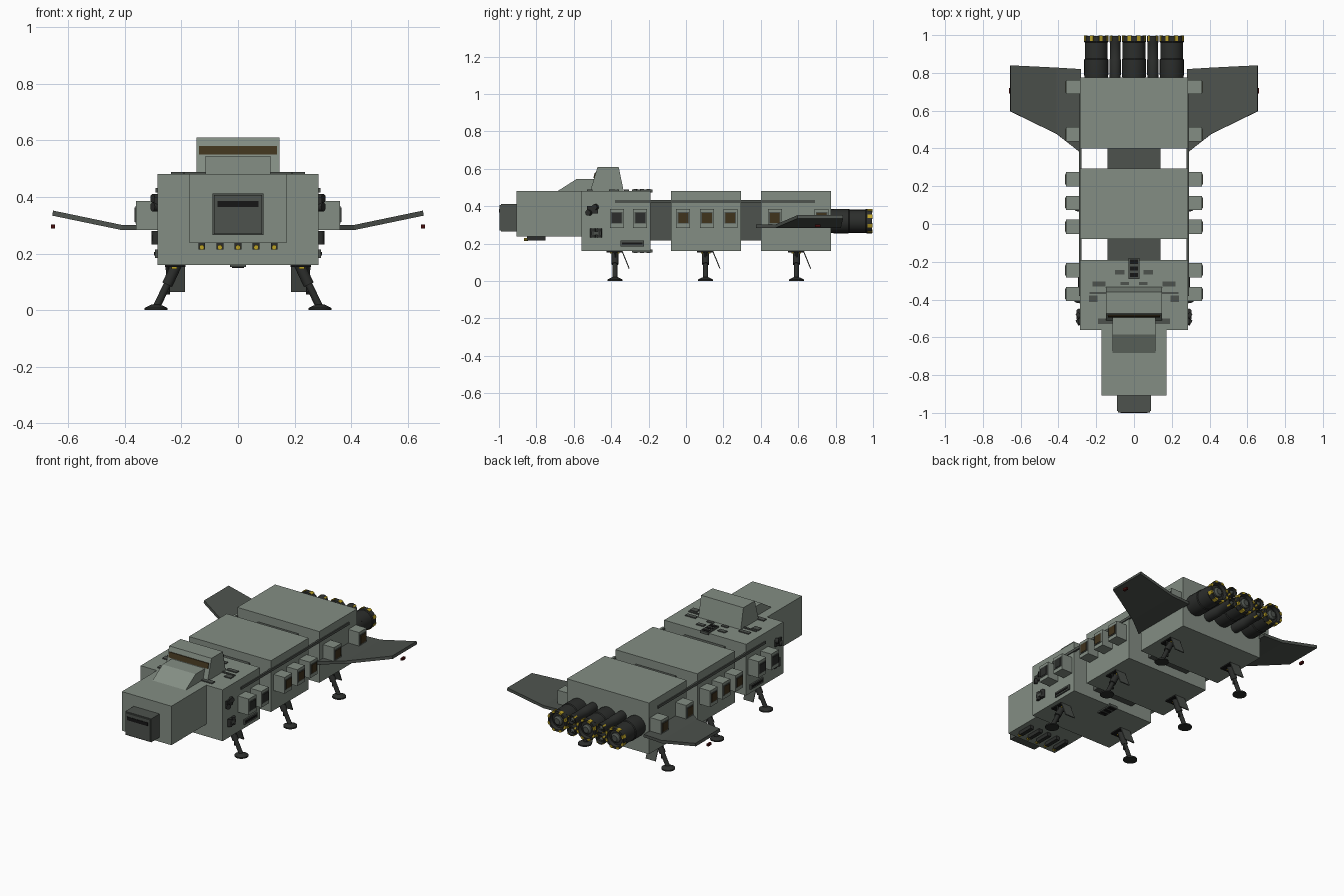
import bpy, bmesh
from math import pi, cos, sin
from mathutils import Vector

if "Cube" in bpy.data.objects:
    bpy.data.objects.remove(bpy.data.objects["Cube"])


def material(name, rgb):
    m = bpy.data.materials.new(name)
    m.diffuse_color = (*rgb, 1)
    m.use_nodes = True
    m.node_tree.nodes["Principled BSDF"].inputs["Base Color"].default_value = m.diffuse_color
    return m


HULL = material("hull_grey_green", (0.23, 0.27, 0.23))
DARK = material("dark_panel", (0.075, 0.085, 0.075))
METAL = material("gunmetal", (0.025, 0.027, 0.025))
BLACK = material("black", (0.008, 0.008, 0.008))
AMBER = material("amber_glass", (0.05, 0.033, 0.012))
YELLOW = material("yellow", (0.5, 0.36, 0.02))
RED = material("red_lamp", (0.06, 0.004, 0.004))


def finish(name, bm, mat, smooth=False):
    bmesh.ops.recalc_face_normals(bm, faces=bm.faces)
    me = bpy.data.meshes.new(name)
    bm.to_mesh(me)
    bm.free()
    ob = bpy.data.objects.new(name, me)
    bpy.context.collection.objects.link(ob)
    me.materials.append(mat)
    if smooth:
        bpy.ops.object.select_all(action='DESELECT')
        ob.select_set(True)
        bpy.context.view_layer.objects.active = ob
        bpy.ops.object.shade_smooth_by_angle(angle=0.6)
    return ob


def box(name, x, y, z, mat):
    """Box from (min, max) ranges."""
    bm = bmesh.new()
    bmesh.ops.create_cube(bm, size=1)
    for v in bm.verts:
        v.co = [r[0] if c < 0 else r[1] for c, r in zip(v.co, (x, y, z))]
    return finish(name, bm, mat)


def cbox(name, c, size, mat):
    return box(name, *[(a - b / 2, a + b / 2) for a, b in zip(c, size)], mat)


def prism(name, yz, half, mat):
    """Side profile extruded across x."""
    bm = bmesh.new()
    f = bm.faces.new([bm.verts.new((-half, y, z)) for y, z in yz])
    ext = bmesh.ops.extrude_face_region(bm, geom=[f])
    for v in ext["geom"]:
        if isinstance(v, bmesh.types.BMVert):
            v.co.x = half
    return finish(name, bm, mat)


def lathe(name, start, axis, profile, mat, n=20):
    """Revolve (distance, radius) points about an axis."""
    bm = bmesh.new()
    q = Vector(axis).to_track_quat('Z', 'Y')
    rings = [[bm.verts.new(Vector(start) + q @ Vector((r * cos(2 * pi * i / n), r * sin(2 * pi * i / n), d)))
              for i in range(n)] for d, r in profile]
    for a, b in zip(rings, rings[1:]):
        for i in range(n):
            bm.faces.new((a[i], a[(i + 1) % n], b[(i + 1) % n], b[i]))
    bm.faces.new(rings[0])
    bm.faces.new(rings[-1])
    return finish(name, bm, mat, True)


def rod(name, a, b, r, mat, n=12):
    d = Vector(b) - Vector(a)
    return lathe(name, a, d, [(0, r), (d.length, r)], mat, n)


# Hull modules, connecting necks, nose
for i, (a, b) in enumerate([(-0.56, -0.19), (-0.08, 0.295), (0.40, 0.775)]):
    box(f"hull_module_{i+1}", (-0.285, 0.285), (a, b), (0.16, 0.482), HULL)
for i, (a, b) in enumerate([(-0.2, -0.07), (0.285, 0.41)]):
    box(f"neck_{i+1}", (-0.14, 0.14), (a, b), (0.215, 0.43), DARK)
box("nose", (-0.172, 0.172), (-0.907, -0.55), (0.237, 0.482), HULL)
box("snout", (-0.09, 0.09), (-0.99, -0.9), (0.265, 0.412), DARK)
box("snout_plate", (-0.085, 0.085), (-0.997, -0.988), (0.27, 0.407), DARK)
box("snout_slot", (-0.072, 0.072), (-1.0, -0.99), (0.365, 0.386), BLACK)

# Guns below the nose
for i in range(5):
    x = (i - 2) * 0.064
    box("nose_gun", (x - 0.012, x + 0.012), (-0.85, -0.75), (0.215, 0.24), METAL)
    rod("nose_gun_tip", (x, -0.865, 0.222), (x, -0.845, 0.222), 0.009, YELLOW, 10)

# Cockpit
prism("cockpit", [(-0.512, 0.48), (-0.473, 0.61), (-0.36, 0.61), (-0.333, 0.48)], 0.147, HULL)
prism("cockpit_hood", [(-0.687, 0.48), (-0.585, 0.545), (-0.48, 0.545), (-0.48, 0.48)], 0.115, HULL)
prism("cockpit_window", [(-0.496, 0.55), (-0.487, 0.58), (-0.475, 0.58), (-0.475, 0.55)], 0.137, AMBER)

# Slotted vents on top and bottom of the front module
for z, s in ((0.482, 1), (0.16, -1)):
    cbox("vent_panel", (0, -0.235, z), (0.056, 0.11, 0.016), DARK)
    for y in (-0.2, -0.235, -0.27):
        cbox("vent_slot", (0, y, z + s * 0.007), (0.042, 0.022, 0.007), BLACK)

for s in (1, -1):
    # Roof plates
    for x, y, w, d in [(0.075, -0.255, 0.05, 0.025), (0.185, -0.318, 0.07, 0.025),
                       (0.05, -0.315, 0.045, 0.018), (0.215, -0.395, 0.045, 0.035),
                       (0.15, -0.515, 0.08, 0.03), (0.19, -0.365, 0.09, 0.012)]:
        cbox("roof_plate", (s * x, y, 0.483), (w, d, 0.01), DARK)

    # Side rail
    cbox("side_rail", (s * 0.285, 0.155, 0.424), (0.012, 1.07, 0.016), DARK)

    # Window pods
    for y in (-0.37, -0.245, -0.015, 0.112, 0.237, 0.475, 0.725):
        cbox("window_pod", (s * 0.32, y, 0.335), (0.08, 0.075, 0.102), HULL)
        cbox("window_frame", (s * 0.361, y, 0.337), (0.004, 0.062, 0.062), DARK)
        cbox("window_pane", (s * 0.363, y, 0.337), (0.004, 0.052, 0.052),
             METAL if y < -0.2 else AMBER)

    # Thruster cluster and lower side fittings
    cbox("thruster_block", (s * 0.288, -0.5, 0.38), (0.016, 0.06, 0.04), METAL)
    for y, z in ((-0.48, 0.395), (-0.515, 0.365)):
        rod("thruster_nozzle", (s * 0.285, y, z), (s * 0.302, y - 0.01, z), 0.016, METAL)
    for y in (-0.497, -0.463):
        rod("side_canister", (s * 0.29, y, 0.232), (s * 0.29, y, 0.28), 0.015, METAL)
    cbox("side_canister_band", (s * 0.292, -0.48, 0.255), (0.024, 0.05, 0.02), DARK)
    cbox("side_vent", (s * 0.286, -0.288, 0.2), (0.016, 0.125, 0.03), DARK)
    cbox("side_vent_slot", (s * 0.293, -0.288, 0.2), (0.006, 0.11, 0.012), BLACK)

    # Cranked wing and tip lamp
    bm = bmesh.new()
    v = [bm.verts.new((s * x, y, z)) for x, y, z in [
        (0.28, 0.375, 0.292), (0.41, 0.477, 0.292), (0.655, 0.597, 0.343),
        (0.655, 0.84, 0.343), (0.41, 0.828, 0.292), (0.28, 0.82, 0.292)]]
    bm.faces.new((v[0], v[1], v[4], v[5]))
    bm.faces.new((v[1], v[2], v[3], v[4]))
    wing = finish("wing", bm, DARK)
    sol = wing.modifiers.new("thickness", 'SOLIDIFY')
    sol.thickness, sol.offset = 0.018, 0
    cbox("wing_lamp", (s * 0.654, 0.705, 0.295), (0.014, 0.03, 0.014), RED)

    # Landing legs with hatch doors
    for y in (-0.38, 0.105, 0.59):
        top, mid, low = (s * 0.215, y, 0.165), (s * 0.25, y, 0.09), (s * 0.288, y, 0.012)
        box("leg_well", sorted((s * 0.185, s * 0.258)), (y - 0.045, y + 0.04), (0.152, 0.162), BLACK)
        rod("leg_upper", top, mid, 0.019, METAL)
        rod("leg_lower", mid, low, 0.013, METAL)
        rod("leg_brace", (s * 0.25, y, 0.16), (s * 0.246, y, 0.055), 0.006, METAL, 8)
        cbox("leg_hinge", (s * 0.225, y, 0.152), (0.02, 0.05, 0.012), YELLOW)
        lathe("foot", (s * 0.29, y, 0), (0, 0, 1), [(0, 0.04), (0.008, 0.04), (0.02, 0.015)], METAL, 16)
        door = prism("hatch_door", [(y + 0.035, 0.16), (y + 0.074, 0.065),
                                    (y + 0.079, 0.067), (y + 0.041, 0.16)], 0.034, DARK)
        door.location.x = s * 0.221


def engine(name, x, z, r, hub, marks):
    lathe(name, (x, 0.77, z), (0, 1, 0),
          [(0, r * 0.95), (0.02, r), (0.1, r), (0.105, r * 0.94), (0.19, r * 0.94), (0.195, r),
           (0.225, r), (0.225, r * 0.8), (0.205, r * 0.72)], METAL, 24)
    lathe(name + "_hub", (x, 0.95, z), (0, 1, 0), [(0, hub), (0.035, hub), (0.045, hub * 0.6)], DARK, 16)
    for i in range(marks):
        a = 2 * pi * (i + 0.5) / marks
        m = cbox(name + "_mark", (0, 0, 0), (r * 0.3, 0.028, r * 0.2), YELLOW)
        m.location = (x + r * 0.93 * sin(a), 0.984, z + r * 0.93 * cos(a))
        m.rotation_euler.y = a


# Engines
for x in (-0.2, 0, 0.2):
    engine("main_engine", x, 0.32, 0.064, 0.03, 8)
for x in (-0.1, 0.1):
    for z in (0.355, 0.285):
        engine("small_engine", x, z, 0.03, 0.012, 4)
